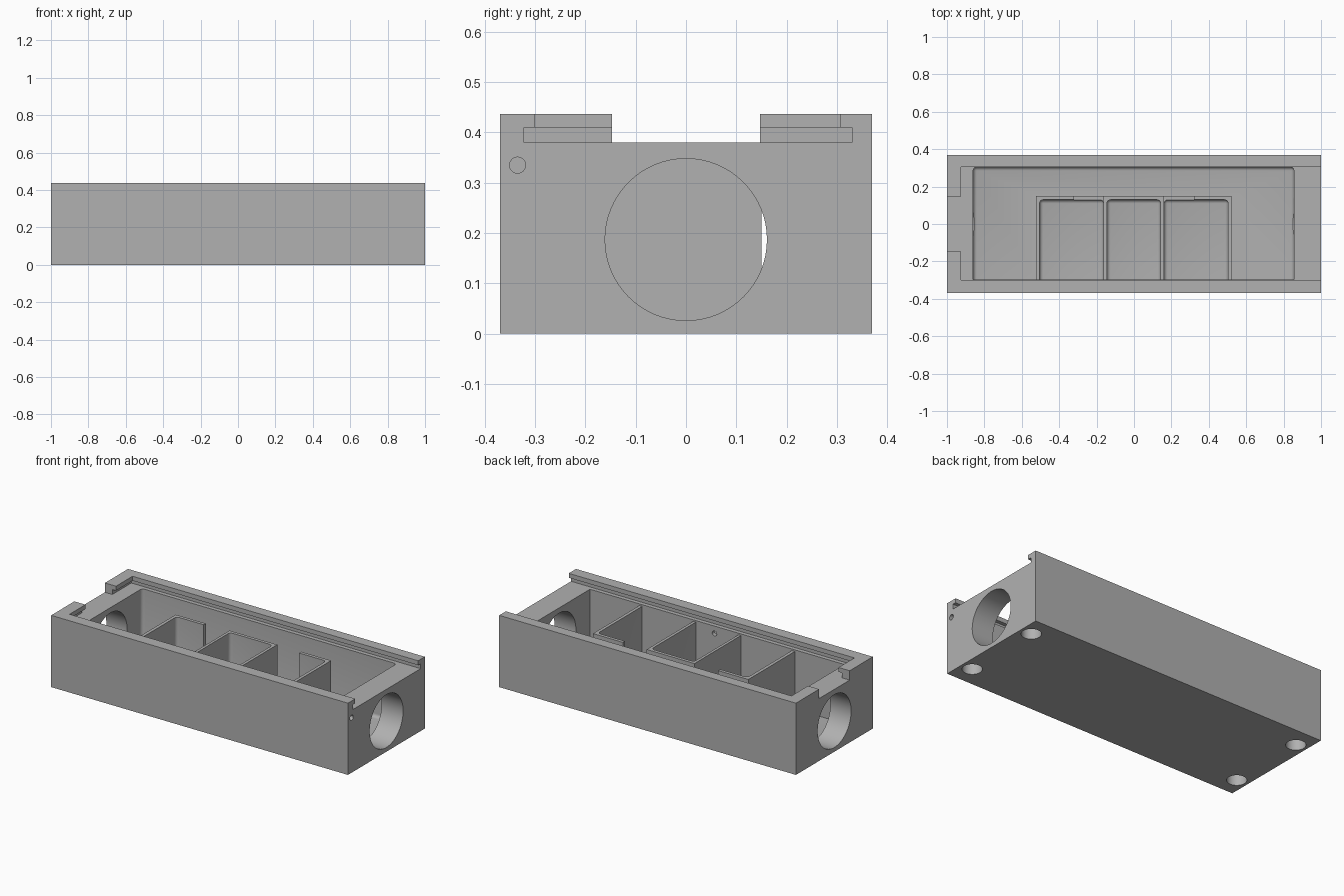
import bpy, bmesh, math
from mathutils import Matrix, Vector

old = bpy.data.objects.get("Cube")
if old:
    bpy.data.objects.remove(old, do_unlink=True)

grey = bpy.data.materials.new("plain_grey")
grey.use_nodes = True
colour = (0.44, 0.44, 0.44, 1)
grey.diffuse_color = colour
grey.node_tree.nodes["Principled BSDF"].inputs["Base Color"].default_value = colour


def finish(name, bm):
    mesh = bpy.data.meshes.new(name)
    bmesh.ops.recalc_face_normals(bm, faces=bm.faces)
    bm.to_mesh(mesh)
    bm.free()
    mesh.materials.append(grey)
    obj = bpy.data.objects.new(name, mesh)
    bpy.context.collection.objects.link(obj)
    return obj


def box(name, x, y, z, fillet=0):
    """Box from ranges; a fillet rounds the back corners and the floor edges."""
    bm = bmesh.new()
    bmesh.ops.create_cube(bm, size=1)
    for v in bm.verts:
        v.co = Vector([r[0] if c < 0 else r[1] for c, r in zip(v.co, (x, y, z))])
    if fillet:
        def on(e, axis, value):
            return all(abs(v.co[axis] - value) < 1e-5 for v in e.verts)
        edges = [e for e in bm.edges if not on(e, 2, z[1]) and not on(e, 1, y[0])]
        edges = [e for e in edges if on(e, 2, z[0]) or on(e, 1, y[1])]
        bmesh.ops.bevel(bm, geom=edges, offset=fillet, segments=4,
                        profile=0.5, affect='EDGES')
    return finish(name, bm)


def rod(name, start, end, radius, sides=32):
    bm = bmesh.new()
    a, b = Vector(start), Vector(end)
    turn = (b - a).to_track_quat('Z', 'Y').to_matrix().to_4x4()
    bmesh.ops.create_cone(bm, cap_ends=True, segments=sides, radius1=radius,
                          radius2=radius, depth=(b - a).length,
                          matrix=Matrix.Translation((a + b) / 2) @ turn)
    return finish(name, bm)


def combine(target, other, operation='DIFFERENCE'):
    other.hide_render = True
    mod = target.modifiers.new("join", 'BOOLEAN')
    mod.operation, mod.solver, mod.object = operation, 'EXACT', other
    bpy.context.view_layer.objects.active = target
    bpy.ops.object.modifier_apply(modifier=mod.name)
    bpy.data.objects.remove(other, do_unlink=True)


FRONT, FLOOR, LEDGE = -0.297, 0.02, 0.38
case = box("case_body", (-1, 1), (-0.37, 0.37), (0, 0.437))

# Sliding lid channel: narrow mouth, wider undercut, open at one end
combine(case, box("lid_mouth", (-0.925, 1.1), (-0.3, 0.306), (0.395, 0.5)))
combine(case, box("lid_undercut", (-0.95, 1.1), (-0.322, 0.33), (LEDGE, 0.41)))
combine(case, box("end_notch", (-1.1, -0.9), (-0.147, 0.147), (LEDGE, 0.5)))

# Main cavity and round end openings
combine(case, box("cavity", (-0.86, 0.855), (FRONT, 0.305), (FLOOR, 0.4), 0.02))
combine(case, rod("end_openings", (-1.1, 0, 0.187), (1.1, 0, 0.187), 0.161, 64))

# Three open-topped compartments against the front wall
combine(case, box("divider_block", (-0.525, 0.522), (-0.34, 0.15), (0.01, 0.37)), 'UNION')
for left, right in ((-0.505, -0.162), (-0.145, 0.142), (0.16, 0.503)):
    combine(case, box("compartment", (left, right), (FRONT, 0.13), (0.024, 0.4), 0.02))

# Gaps in the back walls of the outer compartments
for left, right in ((-0.322, -0.162), (0.16, 0.32)):
    combine(case, box("wall_gap", (left, right), (0.1, 0.17), (0.04, 0.4)))

# Narrow channel inside the front wall, opening into the middle compartment
combine(case, rod("long_channel", (1.1, -0.335, 0.335), (0, -0.335, 0.335), 0.016, 24))
combine(case, rod("channel_outlet", (0.016, -0.335, 0.335), (0.016, -0.27, 0.335), 0.0155, 24))

# Blind holes in the underside corners
for x in (-0.928, 0.928):
    for y in (-0.247, 0.247):
        combine(case, rod("foot_hole", (x, y, -0.05), (x, y, 0.1), 0.055))

bpy.ops.object.select_all(action='DESELECT')
case.select_set(True)
bpy.context.view_layer.objects.active = case
bpy.ops.object.shade_smooth_by_angle(angle=math.radians(30))
